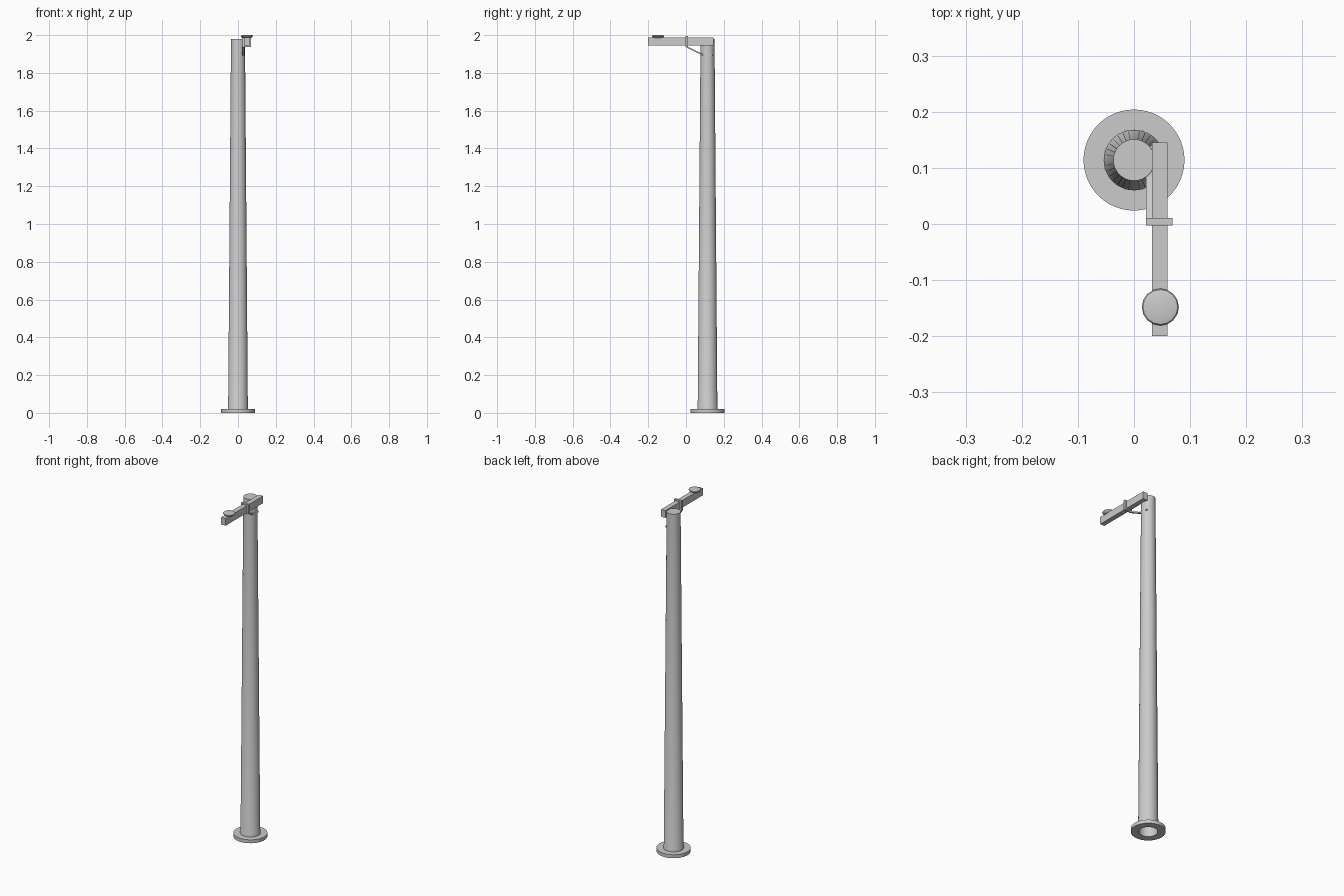
import bpy, bmesh, math
from mathutils import Vector

cube = bpy.data.objects.get("Cube")
if cube:
    bpy.data.objects.remove(cube, do_unlink=True)

grey = bpy.data.materials.new("light_grey_metal")
grey.use_nodes = True
colour = (0.6, 0.6, 0.6, 1)
grey.diffuse_color = colour
grey.node_tree.nodes["Principled BSDF"].inputs["Base Color"].default_value = colour


def finish(name, bm, smooth=False):
    bmesh.ops.remove_doubles(bm, verts=bm.verts, dist=1e-6)
    mesh = bpy.data.meshes.new(name)
    bm.to_mesh(mesh)
    bm.free()
    mesh.materials.append(grey)
    obj = bpy.data.objects.new(name, mesh)
    bpy.context.collection.objects.link(obj)
    if smooth:
        bpy.ops.object.select_all(action='DESELECT')
        obj.select_set(True)
        bpy.context.view_layer.objects.active = obj
        bpy.ops.object.shade_smooth_by_angle(angle=math.radians(35))
    return obj


def lathe(name, profile, x, y, sides):
    """Turn a (radius, height) profile around a vertical axis."""
    bm = bmesh.new()
    verts = [bm.verts.new((x + r, y, z)) for r, z in profile]
    edges = [bm.edges.new(pair) for pair in zip(verts, verts[1:])]
    bmesh.ops.spin(bm, geom=verts + edges, cent=(x, y, 0), axis=(0, 0, 1),
                   angle=math.tau, steps=sides, use_duplicate=False)
    bmesh.ops.remove_doubles(bm, verts=bm.verts, dist=1e-6)
    bmesh.ops.recalc_face_normals(bm, faces=bm.faces)
    return finish(name, bm, True)


def box(name, low, high):
    low, high = Vector(low), Vector(high)
    bm = bmesh.new()
    bmesh.ops.create_cube(bm, size=1)
    bmesh.ops.scale(bm, vec=high - low, verts=bm.verts)
    bmesh.ops.translate(bm, vec=(low + high) / 2, verts=bm.verts)
    return finish(name, bm)


POLE_Y = 0.114
ARM_X = 0.046

# Ring-shaped foot plate and hollow tapered pole with a flat cap
lathe("base_flange", [(0.054, 0), (0.09, 0), (0.09, 0.02), (0.054, 0.02), (0.054, 0)],
      0, POLE_Y, 48)
lathe("pole", [(0.049, 0), (0.054, 0), (0.054, 0.035), (0.052, 0.04), (0.037, 1.98),
               (0, 1.98), (0, 1.976), (0.034, 1.976), (0.049, 0)], 0, POLE_Y, 32)

# Side-mounted arm with its clamp
box("arm", (0.032, -0.2, 1.945), (0.06, 0.145, 1.987))
box("arm_clamp", (0.021, -0.003, 1.938), (0.069, 0.011, 1.994))

# Bent flat strap from the clamp down to the pole side
path = [(-0.003, 1.942), (0.085, 1.897), (0.14, 1.892)]
bm = bmesh.new()
rings = []
for y, z in path:
    rings.append([bm.verts.new((x, y, z + dz)) for x, dz in
                  ((0.021, -0.004), (0.035, -0.004), (0.035, 0.004), (0.021, 0.004))])
for a, b in zip(rings, rings[1:]):
    for i in range(4):
        j = (i + 1) % 4
        bm.faces.new((a[i], a[j], b[j], b[i]))
bm.faces.new(rings[0])
bm.faces.new(rings[-1])
bmesh.ops.recalc_face_normals(bm, faces=bm.faces)
finish("support_strap", bm)

# Low round sensor on top of the arm
lathe("sensor_cap", [(0, 1.984), (0.02, 1.984), (0.029, 1.989), (0.033, 1.995),
                     (0.031, 1.998), (0.024, 2.0), (0, 2.0)], ARM_X + 0.001, -0.148, 16)
